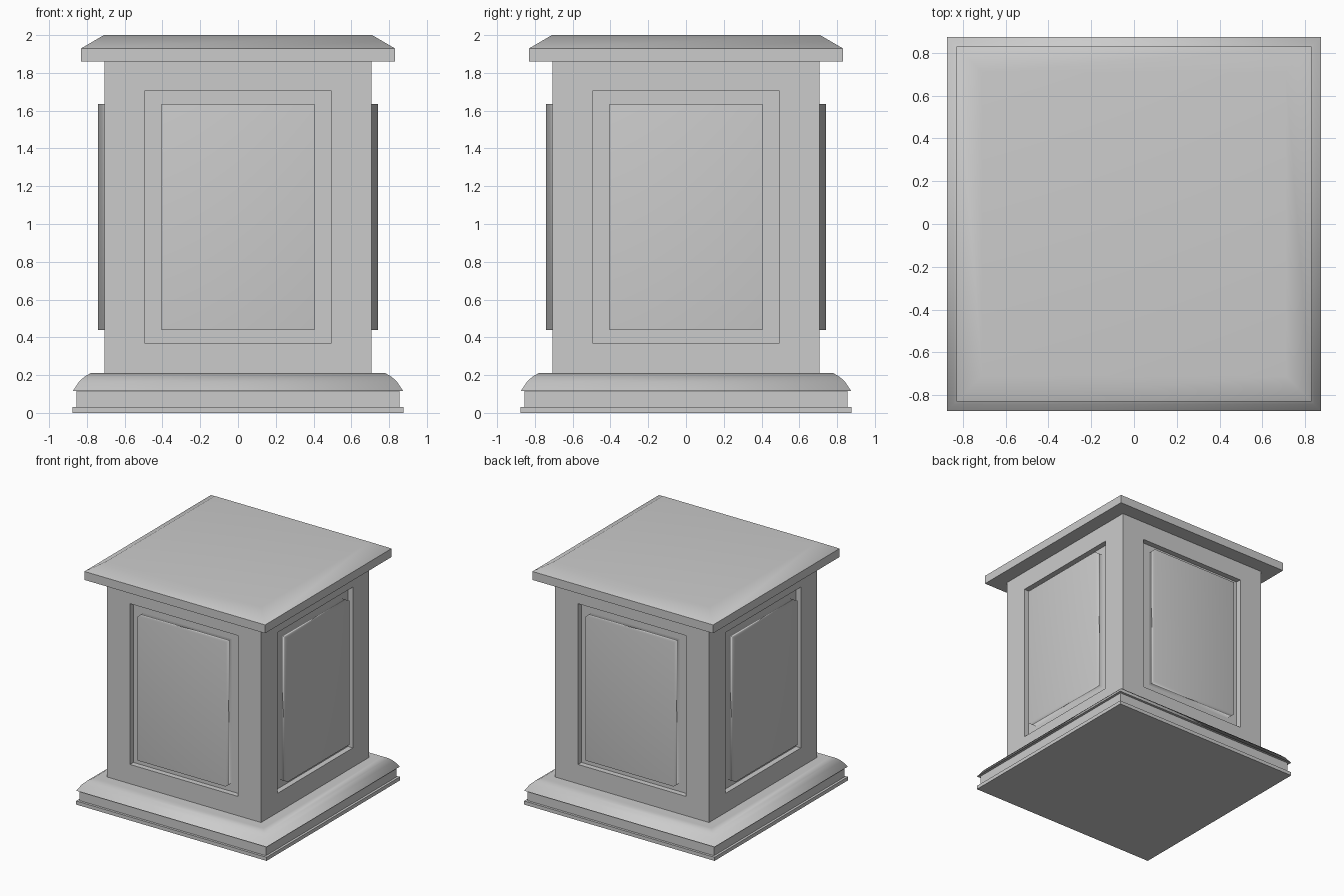
import bpy, bmesh, math
from mathutils import Matrix

if "Cube" in bpy.data.objects:
    bpy.data.objects.remove(bpy.data.objects["Cube"])


def finish(bm, name, sharp_deg):
    bmesh.ops.recalc_face_normals(bm, faces=bm.faces)
    mesh = bpy.data.meshes.new(name)
    bm.to_mesh(mesh)
    bm.free()
    obj = bpy.data.objects.new(name, mesh)
    bpy.context.collection.objects.link(obj)
    for p in mesh.polygons:
        p.use_smooth = sharp_deg > 0
    if sharp_deg > 0:
        mesh.set_sharp_from_angle(angle=math.radians(sharp_deg))
        mod = obj.modifiers.new("weighted", 'WEIGHTED_NORMAL')
        mod.keep_sharp = True
    return obj


def square_stack(name, profile, sharp_deg):
    """Sweep a (half width, z) profile around a square."""
    bm = bmesh.new()
    rings = [[bm.verts.new((sx * r, sy * r, z))
              for sx, sy in ((-1, -1), (1, -1), (1, 1), (-1, 1))]
             for r, z in profile]
    for a, b in zip(rings, rings[1:]):
        for i in range(4):
            j = (i + 1) % 4
            bm.faces.new((a[i], a[j], b[j], b[i]))
    bm.faces.new(rings[0][::-1])
    bm.faces.new(rings[-1])
    return finish(bm, name, sharp_deg)


# Stepped base moulding and chamfered cap
square_stack("base", [(.875, 0), (.875, .03), (.855, .03), (.855, .115),
                      (.875, .115), (.843, .163), (.815, .19), (.78, .21)], 75)
square_stack("cap", [(.83, 1.86), (.83, 1.93), (.71, 2.0)], 45)

# Body with a recess in each side
HALF, Z0, Z1, RECESS = .708, .21, 1.86, .045
bm = bmesh.new()
bmesh.ops.create_cube(bm, size=1, matrix=Matrix.Translation((0, 0, (Z0 + Z1) / 2))
                      @ Matrix.Diagonal((2 * HALF, 2 * HALF, Z1 - Z0, 1)))
sides = [f for f in bm.faces if abs(f.normal.z) < .5]
bmesh.ops.inset_individual(bm, faces=sides, thickness=.16)
for f in sides:
    axis = 0 if abs(f.normal.y) > .5 else 1
    for v in f.verts:
        v.co[axis] = math.copysign(.495, v.co[axis])
        v.co.z = .37 if v.co.z < 1 else 1.705
bmesh.ops.inset_individual(bm, faces=sides, thickness=0, depth=-RECESS)
finish(bm, "body", 0)

# Raised panel inside each recess
FRONT, BACK, P0, P1 = .74, HALF - RECESS - .005, .44, 1.635
for i, side in enumerate(("front", "right", "back", "left")):
    bm = bmesh.new()
    place = (Matrix.Rotation(i * math.pi / 2, 4, 'Z')
             @ Matrix.Translation((0, -(FRONT + BACK) / 2, (P0 + P1) / 2))
             @ Matrix.Diagonal((.81, FRONT - BACK, P1 - P0, 1)))
    bmesh.ops.create_cube(bm, size=1, matrix=place)
    finish(bm, side + "_panel", 120)
